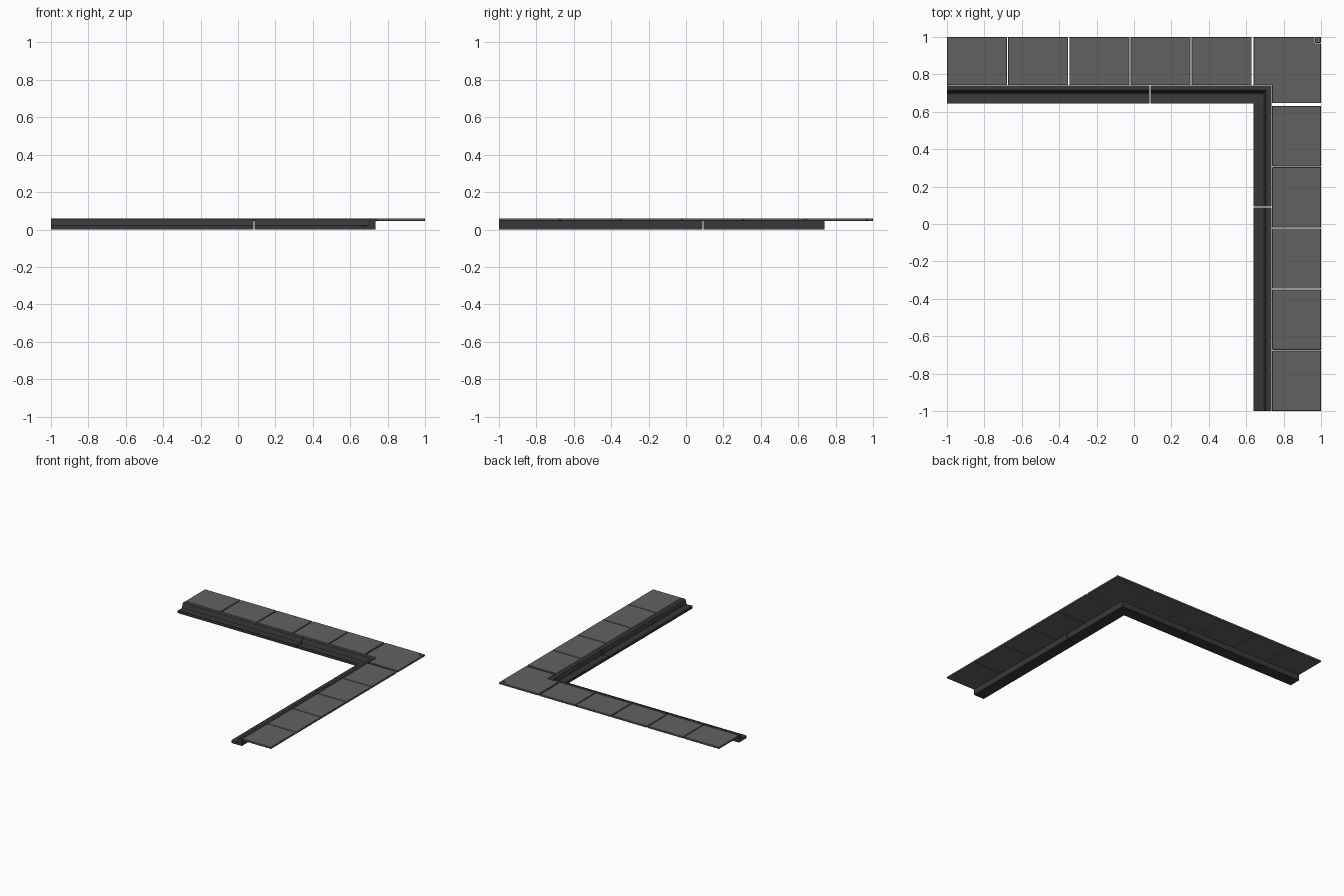
import bpy, bmesh

if "Cube" in bpy.data.objects:
    bpy.data.objects.remove(bpy.data.objects["Cube"])


def material(name, v):
    m = bpy.data.materials.new(name)
    m.diffuse_color = (v, v, v, 1)
    m.use_nodes = True
    m.node_tree.nodes["Principled BSDF"].inputs["Base Color"].default_value = m.diffuse_color
    return m


SLAB = material("slab_grey", 0.12)
CURB = material("curb_dark", 0.04)


def finish(name, bm, mat, bevel=0):
    bmesh.ops.recalc_face_normals(bm, faces=bm.faces)
    me = bpy.data.meshes.new(name)
    bm.to_mesh(me)
    bm.free()
    ob = bpy.data.objects.new(name, me)
    bpy.context.collection.objects.link(ob)
    me.materials.append(mat)
    if bevel:
        b = ob.modifiers.new("edge", 'BEVEL')
        b.width, b.segments, b.limit_method = bevel, 1, 'ANGLE'
    return ob


def slab(name, outline, z0=0.045, z1=0.06, bevel=0.002):
    bm = bmesh.new()
    f = bm.faces.new([bm.verts.new((x, y, z0)) for x, y in outline])
    ext = bmesh.ops.extrude_face_region(bm, geom=[f])
    for v in ext['geom']:
        if isinstance(v, bmesh.types.BMVert):
            v.co.z = z1
    return finish(name, bm, SLAB, bevel)


def rect(x0, y0, x1, y1):
    return [(x0, y0), (x1, y0), (x1, y1), (x0, y1)]


# paving slabs along both arms
GAP, PITCH, SIZE = 0.006, 0.327, 0.321
for i in range(5):
    a = -1 + i * PITCH
    slab(f"back_slab_{i+1}", rect(a, 0.742, a + SIZE, 1))
    slab(f"side_slab_{i+1}", rect(0.738, a, 1, a + SIZE + 0.002))

# L-shaped corner slab notched around the curb, with a small inset corner block
slab("corner_slab", [(0.639, 0.742), (0.738, 0.742), (0.738, 0.646), (1, 0.646),
                     (1, 0.966), (0.966, 0.966), (0.966, 1), (0.639, 1)])
slab("corner_block", rect(0.969, 0.969, 1, 1))

# curb and gutter cross-section: (distance outward from inner edge, height)
PROFILE = [(0, 0), (0, 0.022), (0.048, 0.018), (0.056, 0.022), (0.064, 0.050),
           (0.068, 0.057), (0.075, 0.060), (0.096, 0.060), (0.096, 0)]


def curb(name, stations):
    """Sweep the profile through stations mapping (offset, z) to a point."""
    bm = bmesh.new()
    rings = [[bm.verts.new(s(d, z)) for d, z in PROFILE] for s in stations]
    n = len(PROFILE)
    for r, q in zip(rings, rings[1:]):
        for i in range(n):
            j = (i + 1) % n
            bm.faces.new((r[i], r[j], q[j], q[i]))
    bm.faces.new(rings[0])
    bm.faces.new(rings[-1])
    return finish(name, bm, CURB)


def on_back(x):
    return lambda d, z: (x, 0.645 + d, z)


def on_side(y):
    return lambda d, z: (0.639 + d, y, z)


def corner(d, z):
    return (0.639 + d, 0.645 + d, z)


curb("back_curb", [on_back(-1), on_back(0.083)])
curb("corner_curb", [on_back(0.088), corner, on_side(0.094)])
curb("side_curb", [on_side(-1), on_side(0.089)])
